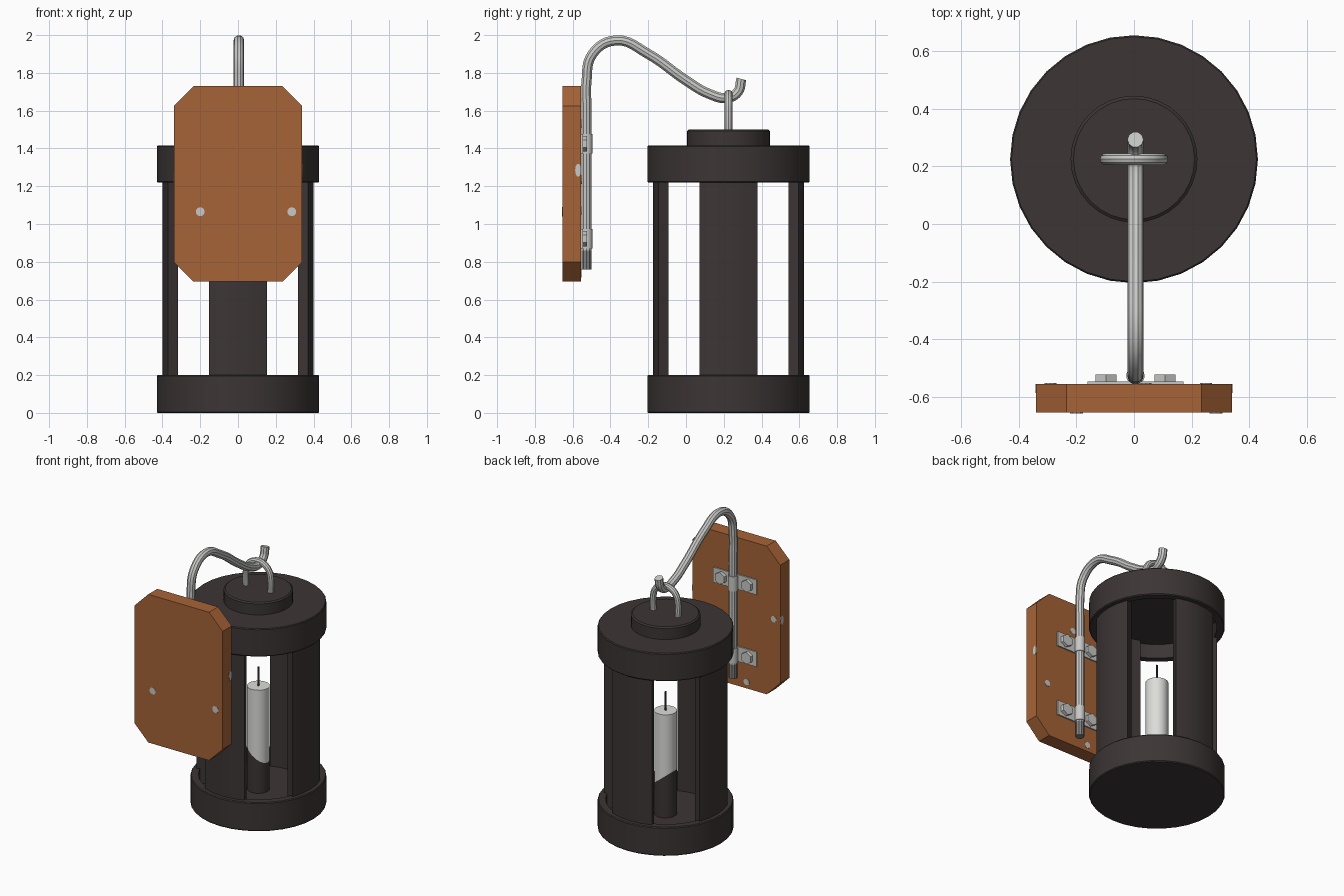
import bpy, bmesh, math
from mathutils import Matrix, Vector

if "Cube" in bpy.data.objects:
    bpy.data.objects.remove(bpy.data.objects["Cube"])

CY = 0.225      # lantern axis in y
SEG = 32


def mat(name, r, g, b):
    m = bpy.data.materials.new(name)
    m.diffuse_color = (r, g, b, 1)
    m.use_nodes = True
    m.node_tree.nodes["Principled BSDF"].inputs["Base Color"].default_value = m.diffuse_color
    return m


IRON = mat("dark iron", 0.045, 0.035, 0.035)
WOOD = mat("brown wood", 0.38, 0.125, 0.038)
STEEL = mat("light steel", 0.58, 0.58, 0.57)
DULL = mat("dull steel", 0.22, 0.22, 0.22)
WAX = mat("white wax", 0.72, 0.72, 0.70)


def finish(bm, name, *mats, smooth=True):
    bmesh.ops.recalc_face_normals(bm, faces=bm.faces)
    me = bpy.data.meshes.new(name)
    bm.to_mesh(me)
    bm.free()
    for m in mats:
        me.materials.append(m)
    ob = bpy.data.objects.new(name, me)
    bpy.context.collection.objects.link(ob)
    if smooth:
        shade(ob)
    return ob


def shade(ob):
    bpy.ops.object.select_all(action='DESELECT')
    ob.select_set(True)
    bpy.context.view_layer.objects.active = ob
    bpy.ops.object.shade_smooth_by_angle(angle=math.radians(35))


def lathe(name, profile, m):
    """Turn an (r, z) profile around the lantern axis."""
    bm = bmesh.new()
    vs = [bm.verts.new((r, CY, z)) for r, z in profile]
    es = [bm.edges.new(p) for p in zip(vs, vs[1:])]
    bmesh.ops.spin(bm, geom=vs + es, cent=(0, CY, 0), axis=(0, 0, 1),
                   angle=2 * math.pi, steps=SEG, use_merge=True)
    bmesh.ops.remove_doubles(bm, verts=bm.verts, dist=1e-5)
    return finish(bm, name, m)


def prism(name, outline, lift, m, smooth=False):
    """Extrude a closed 3D outline along a vector."""
    bm = bmesh.new()
    f = bm.faces.new([bm.verts.new(p) for p in outline])
    g = bmesh.ops.extrude_face_region(bm, geom=[f])["geom"]
    bmesh.ops.translate(bm, vec=lift,
                        verts=[v for v in g if isinstance(v, bmesh.types.BMVert)])
    return finish(bm, name, m, smooth=smooth)


def cylinder(name, centre, axis, r, depth, sides, m, squash=(1, 1, 1)):
    bm = bmesh.new()
    rot = Vector((0, 0, 1)).rotation_difference(Vector(axis)).to_matrix().to_4x4()
    bmesh.ops.create_cone(bm, cap_ends=True, segments=sides, radius1=r, radius2=r,
                          depth=depth,
                          matrix=Matrix.Translation(centre) @ Matrix.Diagonal((*squash, 1)) @ rot)
    return finish(bm, name, m, smooth=sides > 8)


def tube(name, points, r, *mats):
    """Round bar swept through points."""
    cu = bpy.data.curves.new(name, 'CURVE')
    cu.dimensions = '3D'
    cu.bevel_depth = r
    cu.bevel_resolution = 3
    cu.resolution_u = 6
    cu.use_fill_caps = True
    sp = cu.splines.new('BEZIER')
    sp.bezier_points.add(len(points) - 1)
    for bp, p in zip(sp.bezier_points, points):
        bp.co = p
        bp.handle_left_type = bp.handle_right_type = 'AUTO'
    for m in mats:
        cu.materials.append(m)
    ob = bpy.data.objects.new(name, cu)
    bpy.context.collection.objects.link(ob)
    bpy.ops.object.select_all(action='DESELECT')
    ob.select_set(True)
    bpy.context.view_layer.objects.active = ob
    bpy.ops.object.convert(target='MESH')
    ob = bpy.context.object
    shade(ob)
    return ob


# Lantern base cup and hollow cap with raised knob
lathe("lantern_base", [(0, 0), (0.425, 0), (0.43, 0.006), (0.43, 0.194), (0.425, 0.2),
                       (0.38, 0.2), (0.38, 0.10), (0, 0.10)], IRON)
lathe("lantern_cap", [(0, 1.32), (0.38, 1.32), (0.38, 1.22), (0.425, 1.22), (0.43, 1.226),
                      (0.43, 1.409), (0.425, 1.415), (0.22, 1.415), (0.22, 1.492),
                      (0.21, 1.5), (0, 1.5)], IRON)

# Four curved posts
for i, side in enumerate(("right", "back", "left", "front")):
    arc = [i * math.pi / 2 + math.radians(11.25 * k) for k in range(-2, 3)]
    outline = [(0.40 * math.cos(a), CY + 0.40 * math.sin(a), 0.09) for a in arc]
    outline += [(0.345 * math.cos(a), CY + 0.345 * math.sin(a), 0.09) for a in reversed(arc)]
    prism(side + "_post", outline, (0, 0, 1.24), IRON, smooth=True)

# Candle with a slanted dark lower part, and its wick
bm = bmesh.new()
bmesh.ops.create_cone(bm, cap_ends=True, segments=16, radius1=0.073, radius2=0.073, depth=0.72,
                      matrix=Matrix.Translation((0, CY, 0.46)))
slant = Vector((0.8, 0, 1)).normalized()
cut = Vector((0, CY, 0.36))
bmesh.ops.bisect_plane(bm, geom=bm.verts[:] + bm.edges[:] + bm.faces[:],
                       plane_co=cut, plane_no=slant)
for f in bm.faces:
    f.material_index = int((f.calc_center_median() - cut).dot(slant) < 0)
finish(bm, "candle", WAX, IRON)
cylinder("wick", (0, CY, 0.88), (0, 0, 1), 0.007, 0.14, 6, IRON)

# Carrying loop on the knob
arch = [(0.095 * math.cos(math.pi * k / 6), CY, 1.595 + 0.095 * math.sin(math.pi * k / 6))
        for k in range(7)]
tube("carrying_loop", [(0.095, CY, 1.47)] + arch + [(-0.095, CY, 1.47)], 0.021, STEEL)

# Wall board with clipped corners
w, c = 0.34, 0.105
z0, z1 = 0.695, 1.73
prism("wall_board", [(-w + c, -0.655, z0), (w - c, -0.655, z0), (w, -0.655, z0 + c),
                     (w, -0.655, z1 - c), (w - c, -0.655, z1), (-w + c, -0.655, z1),
                     (-w, -0.655, z1 - c), (-w, -0.655, z0 + c)], (0, 0.1, 0), WOOD)

# Pale flecks on the board faces and edges
for x, z in ((-0.2, 1.065), (0.285, 1.065)):
    cylinder("front_fleck", (x, -0.655, z), (0, 1, 0), 0.024, 0.005, 10, STEEL)
for x, z in ((0.25, 1.07), (-0.08, 0.74), (0.04, 1.53), (-0.29, 1.235)):
    cylinder("back_fleck", (x, -0.555, z), (0, 1, 0), 0.022, 0.005, 10, STEEL)
for x, z in ((w, 1.285), (-w, 1.235)):
    cylinder("edge_fleck", (x, -0.571, z), (1, 0, 0), 0.016, 0.005, 10, STEEL, (1, 1, 2.2))

# Bent hook bar, dull at its lower end
PX, PY = 0.005, -0.527
path = [(PY, 0.76), (PY, 0.86), (PY, 1.62), (PY, 1.75), (-0.495, 1.90), (-0.37, 1.972),
        (-0.2, 1.90), (0, 1.76), (0.12, 1.69), (0.22, 1.668), (0.275, 1.70), (0.293, 1.768)]
hook = tube("hook_bar", [(PX, y, z) for y, z in path], 0.028, STEEL, DULL)
for p in hook.data.polygons:
    p.material_index = int(p.center.z < 0.862)

# Two bolted brackets
for level, z in (("upper", 1.425), ("lower", 0.922)):
    prism(level + "_bracket_plate",
          [(PX + sx * 0.167, -0.557, z + sz * 0.052)
           for sx, sz in ((-1, -1), (1, -1), (1, 1), (-1, 1))], (0, 0.011, 0), STEEL)
    cylinder(level + "_strap", (PX, PY, z), (0, 0, 1), 0.032, 0.104, 16, STEEL)
    for s in (-1, 1):
        cylinder(level + "_bolt", (PX + s * 0.102, -0.536, z), (0, 1, 0), 0.042, 0.026, 6, STEEL)
